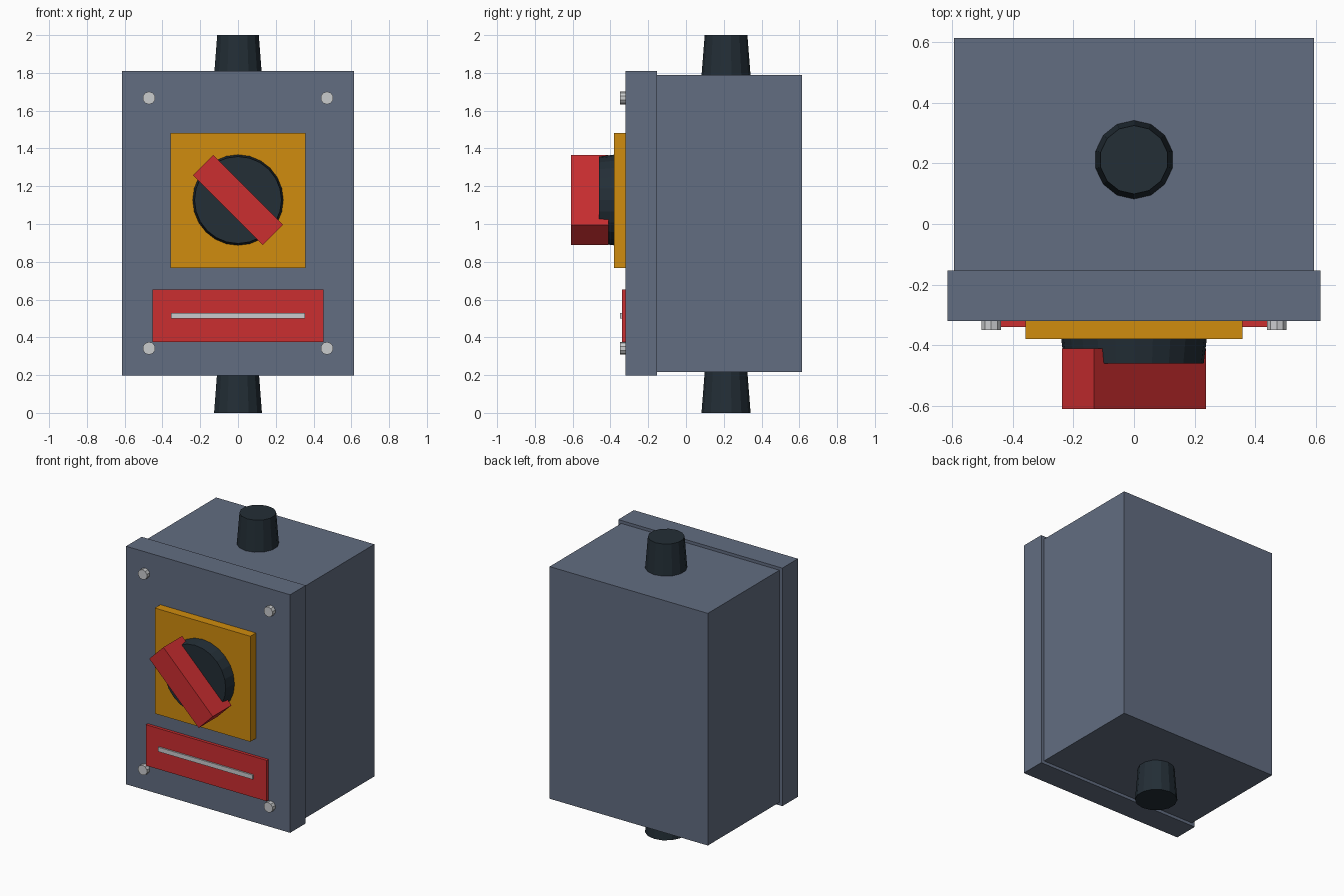
import bpy, bmesh, math
from mathutils import Matrix

cube = bpy.data.objects.get("Cube")
if cube:
    bpy.data.objects.remove(cube, do_unlink=True)


def material(name, *srgb):
    lin = [((c / 255 + 0.055) / 1.055) ** 2.4 for c in srgb]
    m = bpy.data.materials.new(name)
    m.use_nodes = True
    m.diffuse_color = (*lin, 1)
    m.node_tree.nodes["Principled BSDF"].inputs["Base Color"].default_value = (*lin, 1)
    return m


GREY = material("blue_grey_enamel", 98, 109, 129)
YELLOW = material("amber_yellow", 208, 140, 14)
RED = material("signal_red", 203, 46, 48)
BLACK = material("dark_rubber", 35, 46, 54)
STEEL = material("light_steel", 202, 204, 206)


def finish(name, bm, mat):
    mesh = bpy.data.meshes.new(name)
    bm.to_mesh(mesh)
    bm.free()
    mesh.materials.append(mat)
    obj = bpy.data.objects.new(name, mesh)
    bpy.context.collection.objects.link(obj)
    return obj


def box(name, mat, x, y, z):
    """Box from (min, max) ranges."""
    bm = bmesh.new()
    bmesh.ops.create_cube(bm, size=1)
    size = [b - a for a, b in (x, y, z)]
    mid = [(a + b) / 2 for a, b in (x, y, z)]
    bmesh.ops.scale(bm, vec=size, verts=bm.verts)
    bmesh.ops.translate(bm, vec=mid, verts=bm.verts)
    return finish(name, bm, mat)


def cone(name, mat, base, r1, r2, depth, sides, forward=False):
    """Tapered cylinder rising from base, along z or towards the front."""
    bm = bmesh.new()
    bmesh.ops.create_cone(bm, cap_ends=True, segments=sides, radius1=r1, radius2=r2,
                          depth=depth, matrix=Matrix.Translation((0, 0, depth / 2)))
    if forward:
        bmesh.ops.transform(bm, matrix=Matrix.Rotation(math.pi / 2, 4, "X"), verts=bm.verts)
    bmesh.ops.translate(bm, vec=base, verts=bm.verts)
    return finish(name, bm, mat)


# Enclosure
box("housing", GREY, (-0.593, 0.593), (-0.153, 0.613), (0.217, 1.79))
box("lid", GREY, (-0.615, 0.615), (-0.32, -0.153), (0.197, 1.81))

# Cable glands, both wider at their lower end
cone("bottom_gland", BLACK, (0, 0.212, 0), 0.13, 0.113, 0.217, 14)
cone("top_gland", BLACK, (0, 0.212, 1.785), 0.13, 0.113, 0.215, 14)

# Rotary switch
box("switch_plate", YELLOW, (-0.358, 0.358), (-0.38, -0.32), (0.768, 1.483))
cone("switch_dial", BLACK, (0, -0.38, 1.127), 0.24, 0.23, 0.08, 24, forward=True)
handle = box("switch_handle", RED, (-0.262, 0.262), (-0.61, -0.41), (-0.075, 0.075))
handle.data.transform(Matrix.Translation((0, 0, 1.127)) @ Matrix.Rotation(math.pi / 4, 4, "Y"))

# Warning label with a pale strip
box("label_plate", RED, (-0.453, 0.453), (-0.34, -0.32), (0.375, 0.652))
box("label_strip", STEEL, (-0.355, 0.355), (-0.35, -0.34), (0.5, 0.53))

# Lid screws
for side, x in (("right", -0.471), ("left", 0.471)):
    for level, z in (("lower", 0.342), ("upper", 1.667)):
        cone(f"{level}_{side}_screw", STEEL, (x, -0.32, z), 0.034, 0.034, 0.03, 10, forward=True)
